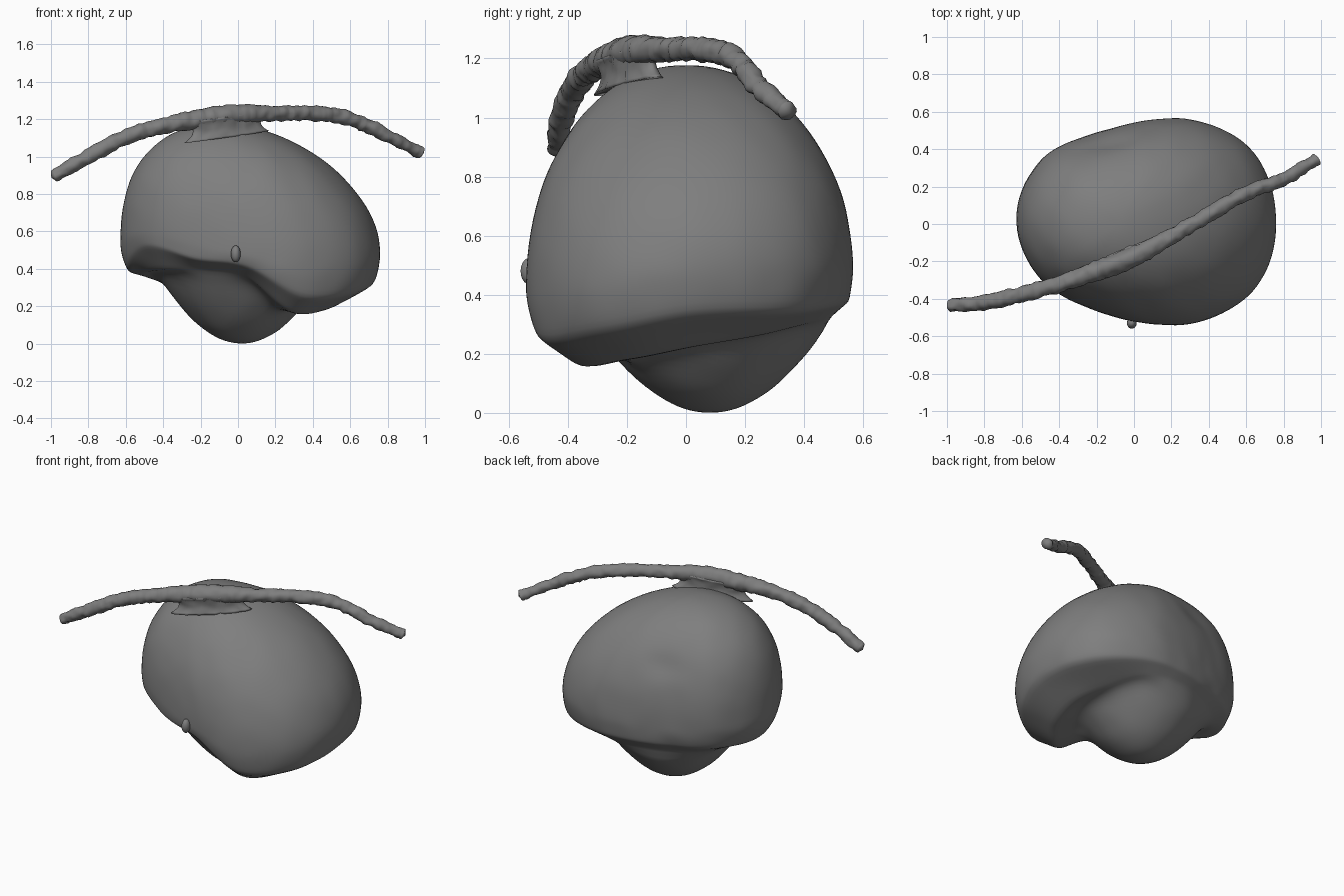
import bpy, bmesh, math, random
from mathutils import Vector, Matrix, noise

if "Cube" in bpy.data.objects:
    bpy.data.objects.remove(bpy.data.objects["Cube"])

random.seed(4)
grey = bpy.data.materials.new("dark_grey")
grey.diffuse_color = (.21, .21, .21, 1)
grey.use_nodes = True
grey.node_tree.nodes["Principled BSDF"].inputs["Base Color"].default_value = grey.diffuse_color

# azimuth stations every 30 degrees from +x:
# widest radius, its z, rim radius, rim z, underside radius, underside z
STATIONS = [
    (.71, .50, .68, .33, .46, .22), (.69, .50, .66, .34, .44, .26),
    (.60, .50, .58, .37, .48, .31), (.52, .50, .51, .38, .45, .32),
    (.525, .50, .505, .38, .44, .32), (.63, .53, .59, .38, .49, .32),
    (.68, .56, .64, .39, .55, .37), (.64, .60, .63, .52, .52, .39),
    (.56, .54, .55, .45, .44, .39), (.56, .48, .54, .41, .43, .35),
    (.635, .42, .61, .25, .47, .165), (.71, .43, .67, .27, .48, .175)]
CENTRE = Vector((.05, .03, 0))
TOP = Vector((-.085, 0, 1.178))
BOTTOM = Vector((.02, .08, 0))


def catmull(a, b, c, d, t):
    return [.5 * (2*q + (r-p)*t + (2*p-5*q+4*r-s)*t*t + (3*q-p-3*r+s)*t**3)
            for p, q, r, s in zip(a, b, c, d)]


def soft_min(a, b, k):
    h = max(k - abs(a - b), 0) / k
    return min(a, b) - h * h * k / 4


def add_object(name, bm):
    bmesh.ops.recalc_face_normals(bm, faces=bm.faces)
    for f in bm.faces:
        f.smooth = True
    me = bpy.data.meshes.new(name)
    bm.to_mesh(me)
    bm.free()
    me.materials.append(grey)
    ob = bpy.data.objects.new(name, me)
    bpy.context.collection.objects.link(ob)
    return ob


def loft(name, rings, first, last):
    """Skin closed rings and close both ends with a point."""
    bm = bmesh.new()
    loops = [[bm.verts.new(p) for p in ring] for ring in rings]
    n = len(rings[0])
    for a, b in zip(loops, loops[1:]):
        for i in range(n):
            bm.faces.new((a[i], a[(i+1) % n], b[(i+1) % n], b[i]))
    for loop, tip in ((loops[0], first), (loops[-1], last)):
        v = bm.verts.new(tip)
        for i in range(n):
            bm.faces.new((loop[i], loop[(i+1) % n], v))
    return add_object(name, bm)


def body_profile(ang):
    k = ang / (math.pi / 6)
    i, t = int(k), k - int(k)
    r, z, qr, qz, sr, sz = catmull(*[STATIONS[(i+j) % 12] for j in (-1, 0, 1, 2)], t)
    d = Vector((math.cos(ang), math.sin(ang), 0))
    P, Q, S = (CENTRE + d*a + Vector((0, 0, b)) for a, b in ((r, z), (qr, qz), (sr, sz)))
    e = 2 / (2.04 - .27 * math.cos(ang))
    pts = []
    for j in range(1, 29):                       # dome
        a = j / 28 * math.pi / 2
        p = TOP.lerp(P, math.sin(a)**e)
        p.z = P.z + (TOP.z - P.z) * max(0, math.cos(a))**e
        pts.append(p)
    M = Vector((P.x, P.y, (P.z + Q.z) / 2))
    for j in range(1, 9):                        # side down to rim
        u = j / 8
        pts.append(P.lerp(M, u).lerp(M.lerp(Q, u), u))
    for j in range(1, 9):                        # underside
        pts.append(Q.lerp(S, j / 8))
    for j in range(1, 22):                       # recess, then lower bulge
        v = 1 - j / 22
        p = BOTTOM.lerp(S, v)
        rho = (p - BOTTOM).to_2d().length
        p.z = max(0, soft_min(1.85 * rho**2, S.z + .03 * math.sin(math.pi * v), .1 * v))
        pts.append(p)
    dent = Vector((-.13, .38, .88))
    for p in pts:                                # small rear dent, fine unevenness
        w = math.exp(-((p.x-dent.x)/.12)**2 - ((p.y-dent.y)/.15)**2 - ((p.z-dent.z)/.06)**2)
        p += (CENTRE + Vector((0, 0, .6)) - p).normalized() * .018 * w
        p += d * .004 * noise.noise(p * 9)
    return pts


# body
N = 128
columns = [body_profile(i / N * 2 * math.pi) for i in range(N)]
body = loft("body", [list(r) for r in zip(*columns)], TOP, BOTTOM)
sm = body.modifiers.new("soften", 'SMOOTH')
sm.factor, sm.iterations = .5, 6

# stem bar: x, y, z, radius
PATH = [(-.985, -.435, .895, .033), (-.8, -.42, 1.0, .040), (-.6, -.375, 1.105, .042),
        (-.4, -.32, 1.165, .044), (-.2, -.25, 1.20, .052), (0, -.175, 1.226, .052),
        (.2, -.065, 1.23, .042), (.4, .05, 1.23, .040), (.6, .165, 1.20, .038),
        (.8, .24, 1.11, .034), (.975, .345, 1.02, .030)]
ext = [PATH[0]] + PATH + [PATH[-1]]
samples = [catmull(*ext[i:i+4], j / 16) for i in range(len(PATH) - 1) for j in range(16)]
samples.append(PATH[-1])
pos = [Vector(s[:3]) for s in samples]
rings = []
for i, p in enumerate(pos):
    tan = (pos[min(i+1, len(pos)-1)] - pos[max(i-1, 0)]).normalized()
    side = tan.cross(Vector((0, 0, 1))).normalized()
    up = side.cross(tan)
    ridge = random.uniform(-.002, .002)
    ring = []
    for k in range(18):
        a = k / 18 * 2 * math.pi
        q = side * math.cos(a) + up * math.sin(a)
        ring.append(p + q * (samples[i][3] + ridge + .009 * noise.noise((p + q*.04) * 26)))
    rings.append(ring)
loft("stem_bar", rings, pos[0] + (pos[0]-pos[1]).normalized() * .015,
     pos[-1] + (pos[-1]-pos[-2]).normalized() * .015)

# flared web joining the stem to the body, following the tilt of the stem
along = Vector((.9, .42, .13))
across = Vector((-.42, .9, 0))
web_rings = []
for j in range(11):
    u = j / 10
    c = Vector((-.06, -.195, 1.105 + .11 * u))
    flare = 1 + .25 * (2*u - 1)**2
    web_rings.append([c + along * math.cos(a) * .20 * flare
                      + across * math.sin(a) * (.046 * flare + .012 * noise.noise(Vector((math.cos(a) * 6, u * 2, 0))))
                      for a in (k / 48 * 2 * math.pi for k in range(48))])
loft("stem_web", web_rings, Vector((-.06, -.195, 1.105)), Vector((-.06, -.195, 1.215)))

# small nub on the front
bm = bmesh.new()
bmesh.ops.create_uvsphere(bm, u_segments=16, v_segments=10, radius=1,
                          matrix=Matrix.Translation((-.012, -.53, .48)) @ Matrix.Diagonal((.026, .03, .045, 1)))
add_object("front_nub", bm)
